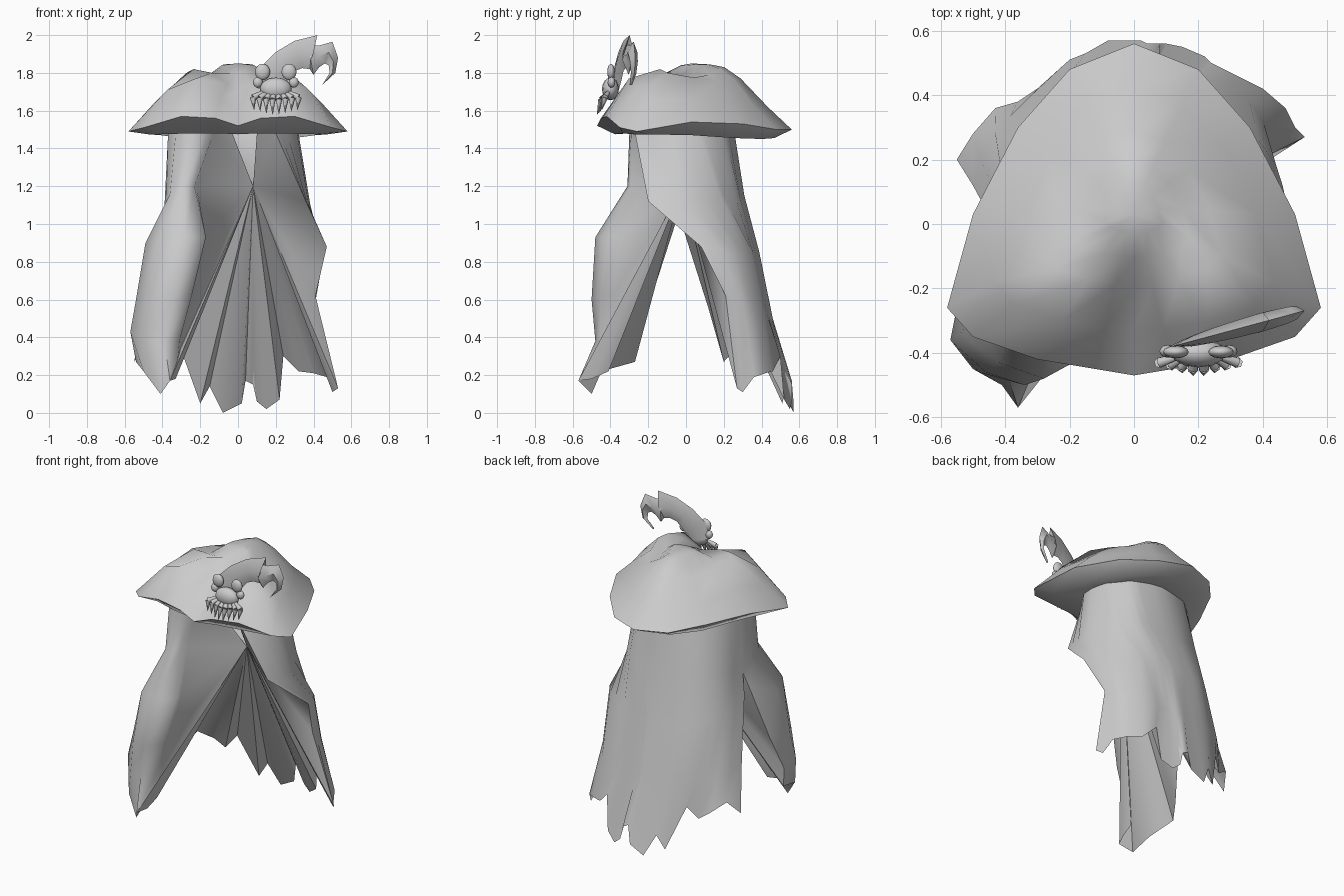
import bpy, bmesh, math
from mathutils import Vector, Matrix

grey = bpy.data.materials.new("plain_grey")
grey.diffuse_color = (0.6, 0.6, 0.6, 1)


def finish(name, bm, angle=50):
    bmesh.ops.recalc_face_normals(bm, faces=bm.faces)
    me = bpy.data.meshes.new(name)
    bm.to_mesh(me)
    bm.free()
    me.materials.append(grey)
    ob = bpy.data.objects.new(name, me)
    bpy.context.collection.objects.link(ob)
    bpy.ops.object.select_all(action='DESELECT')
    ob.select_set(True)
    bpy.context.view_layer.objects.active = ob
    bpy.ops.object.shade_smooth_by_angle(angle=math.radians(angle))
    return ob


def grid(bm, rows, closed=False):
    vs = [[bm.verts.new(p) for p in r] for r in rows]
    n = len(rows[0])
    for a, b in zip(vs, vs[1:]):
        for i in range(n if closed else n - 1):
            j = (i + 1) % n
            bm.faces.new((a[i], b[i], b[j], a[j]))
    return vs


# --- Hat: rim outline from back to front, mirrored, with rings rising to the crown
rim = [(0, .56, 1.50), (.2, .48, 1.50), (.36, .30, 1.53), (.5, .03, 1.54),
       (.58, -.26, 1.49), (.5, -.35, 1.51), (.3, -.42, 1.57), (.12, -.45, 1.56),
       (0, -.47, 1.52)]
heights = [(.15, [1.845] * 4 + [1.84] * 5),
           (.30, [1.83, 1.82, 1.79, 1.775, 1.775, 1.785, 1.79, 1.80, 1.80]),
           (.47, [1.77, 1.765, 1.755, 1.775, 1.80, 1.82, 1.80, 1.74, 1.70]),
           (.75, [1.62, 1.61, 1.63, 1.66, 1.65, 1.71, 1.77, 1.67, 1.58])]


def hat_ring(f, zs):
    half = [(x * f, .05 + (y - .05) * f, z) for (x, y, _), z in zip(rim, zs)]
    return half + [(-x, y, z) for x, y, z in half[-2:0:-1]]


bm = bmesh.new()
rows = [hat_ring(f, z) for f, z in heights]
rows.append(hat_ring(1, [p[2] for p in rim]))
rows.append(hat_ring(.82, [1.455, 1.45, 1.455, 1.47, 1.475, 1.475, 1.48, 1.48, 1.475]))
rows.append(hat_ring(.4, [1.49] * 9))
vs = grid(bm, rows, True)
top = bm.verts.new((0, .03, 1.85))
n = len(vs[0])
for i in range(n):
    bm.faces.new((top, vs[0][i], vs[0][(i + 1) % n]))
bm.faces.new(vs[-1])
finish("hat", bm, 60)

# --- Cape: hanging front panel columns, from its inner edge round to the side slit
panel = [
    [(-.085, -.24, 1.62), (-.13, -.25, 1.48), (-.22, -.22, 1.2), (-.18, -.35, .93), (-.24, -.39, .62), (-.30, -.39, .38), (-.32, -.41, .22)],
    [(-.13, -.27, 1.62), (-.17, -.29, 1.48), (-.23, -.29, 1.2), (-.17, -.42, .93), (-.245, -.455, .62), (-.31, -.455, .38), (-.33, -.50, .18)],
    [(-.22, -.27, 1.62), (-.25, -.30, 1.48), (-.29, -.31, 1.2), (-.28, -.48, .93), (-.34, -.50, .60), (-.39, -.48, .38), (-.36, -.57, .17)],
    [(-.29, -.23, 1.62), (-.33, -.26, 1.48), (-.36, -.26, 1.16), (-.42, -.43, .92), (-.46, -.46, .60), (-.48, -.46, .38), (-.41, -.50, .10)],
    [(-.33, -.15, 1.62), (-.37, -.15, 1.48), (-.38, -.16, 1.12), (-.49, -.28, .90), (-.54, -.34, .60), (-.57, -.36, .43), (-.50, -.45, .22)],
    [(-.33, -.05, 1.62), (-.37, -.05, 1.48), (-.39, -.05, 1.08), (-.43, -.06, .99), (-.50, -.18, .62), (-.55, -.26, .40), (-.54, -.27, .27)]]
# Back sheet levels, from the slit round the back to the right front edge
levels = [
    [(-.33, -.05, 1.62), (-.28, .11, 1.62), (-.17, .2, 1.62), (0, .23, 1.62), (.17, .2, 1.62), (.26, .09, 1.62), (.29, -.08, 1.62), (.11, -.25, 1.62)],
    [(-.37, -.05, 1.48), (-.33, .12, 1.48), (-.2, .23, 1.48), (0, .26, 1.48), (.2, .22, 1.48), (.3, .1, 1.48), (.33, -.08, 1.48), (.2, -.27, 1.48)],
    [(-.39, -.05, 1.08), (-.38, .14, 1.15), (-.25, .28, 1.15), (0, .31, 1.15), (.22, .28, 1.15), (.34, .15, 1.15), (.385, 0, 1.1), (.36, -.2, 1.12)],
    [(-.43, -.01, .96), (-.42, .18, .9), (-.28, .35, .85), (0, .39, .85), (.24, .35, .85), (.38, .27, .85), (.45, .17, .87), (.47, .08, .88)],
    [(-.5, .12, .55), (-.46, .26, .5), (-.3, .42, .5), (0, .46, .5), (.25, .43, .5), (.36, .38, .5), (.41, .3, .55), (.41, .21, .62)]]
# Ragged hem
hem = [(-.55, .2, .27), (-.5, .28, .36), (-.43, .36, .30), (-.36, .38, .25), (-.3, .42, .33),
       (-.2, .51, .05), (-.15, .53, .14), (-.08, .57, 0), (.02, .57, .05), (.04, .56, .17),
       (.08, .56, .15), (.1, .56, .06), (.15, .55, .02), (.22, .52, .07), (.24, .5, .3),
       (.32, .46, .22), (.4, .42, .21), (.47, .36, .19), (.5, .3, .11), (.53, .27, .13)]


def arc(pts):
    d = [0]
    for a, b in zip(pts, pts[1:]):
        d.append(d[-1] + math.hypot(b[0] - a[0], b[1] - a[1]))
    return [v / d[-1] for v in d]


def sample(pts, t):
    d = arc(pts)
    for i in range(len(pts) - 1):
        if t <= d[i + 1] + 1e-6:
            return Vector(pts[i]).lerp(Vector(pts[i + 1]), (t - d[i]) / (d[i + 1] - d[i]))


bm = bmesh.new()
grid(bm, [[c[r] for c in panel] for r in range(7)])
ts = arc(hem)
grid(bm, [[sample(l, t) for t in ts] for l in levels] + [hem])
bmesh.ops.remove_doubles(bm, verts=bm.verts, dist=.002)
# Lining: every open edge folds in to one point inside the cape
apex = bm.verts.new((.08, -.02, 1.2))
for e in [e for e in bm.edges if len(e.link_faces) == 1]:
    bm.faces.new((e.verts[0], e.verts[1], apex))
finish("cape", bm, 65)

# --- Feather: lens section swept between an upper and a lower outline
upper = [(.1, 1.72), (.12, 1.83), (.2, 1.91), (.3, 1.97), (.42, 2.0), (.37, 1.95),
         (.43, 1.945), (.5, 1.965), (.53, 1.88), (.515, 1.8), (.45, 1.74)]
lower = [(.2, 1.7), (.26, 1.76), (.3, 1.81), (.34, 1.825), (.38, 1.82), (.4, 1.79),
         (.43, 1.83), (.46, 1.85), (.48, 1.84), (.485, 1.8), (.445, 1.735)]
bm = bmesh.new()
rows = []
for i, (u, l) in enumerate(zip(upper, lower)):
    depth = .03 * math.sin(math.pi * (i + 1.5) / 12.5)
    m = ((u[0] + l[0]) / 2, (u[1] + l[1]) / 2)
    ring = [(u, 0), (m, -depth), (l, 0), (m, depth)]
    rows.append([(p[0], -.385 + .27 * (p[0] - .1) + d, p[1]) for p, d in ring])
vs = grid(bm, rows, True)
bm.faces.new(vs[0])
bm.faces.new(vs[-1])
finish("feather", bm, 50)


# --- Crab ornament
def ball(bm, loc, size):
    bmesh.ops.create_uvsphere(bm, u_segments=12, v_segments=8, radius=1,
                              matrix=Matrix.LocRotScale(Vector(loc), None, Vector(size)))


bm = bmesh.new()
ball(bm, (.2, -.40, 1.715), (.085, .045, .06))
finish("crab_body", bm, 60)

bm = bmesh.new()
for s in (-1, 1):
    ball(bm, (.2 + .07 * s, -.397, 1.805), (.04, .02, .043))
    ball(bm, (.2 + .095 * s, -.395, 1.75), (.026, .02, .028))
finish("crab_claws", bm, 60)

# Legs fan out and down from the body in two joints
bm = bmesh.new()
for i in range(8):
    a = (i - 3.5) / 3.5
    path = [(.2 + .06 * a, -.41, 1.70), (.2 + .12 * a, -.45 + .02 * abs(a), 1.655 + .015 * abs(a)),
            (.2 + .115 * a, -.475 + .03 * abs(a), 1.575 + .03 * abs(a))]
    for (p, q), (r1, r2) in zip(zip(path, path[1:]), ((.01, .018), (.018, .001))):
        p, q = Vector(p), Vector(q)
        rot = (q - p).to_track_quat('Z', 'Y')
        bmesh.ops.create_cone(bm, cap_ends=True, segments=6, radius1=r1, radius2=r2,
                              depth=(q - p).length,
                              matrix=Matrix.LocRotScale((p + q) / 2, rot, None))
finish("crab_legs", bm, 60)
